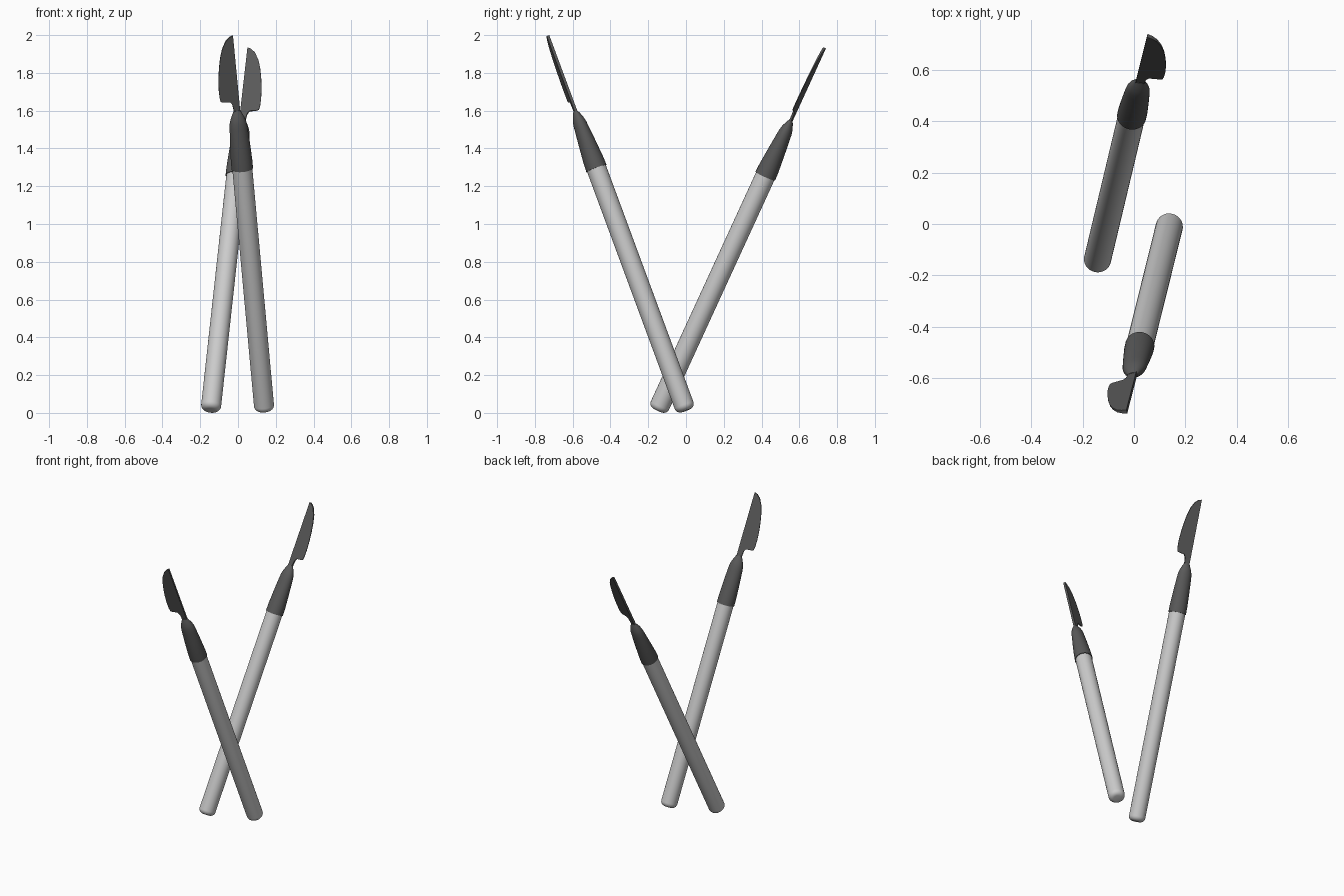
import bpy, bmesh, math
from mathutils import Matrix, Vector

if "Cube" in bpy.data.objects:
    bpy.data.objects.remove(bpy.data.objects["Cube"])

SEG = 40
dark = bpy.data.materials.new("dark_grey")
dark.diffuse_color = (0.1, 0.1, 0.1, 1)
dark.use_nodes = True
dark.node_tree.nodes["Principled BSDF"].inputs["Base Color"].default_value = dark.diffuse_color


def finish(bm, name, matrix, material=None, angle=35):
    bmesh.ops.recalc_face_normals(bm, faces=bm.faces)
    mesh = bpy.data.meshes.new(name)
    bm.to_mesh(mesh)
    bm.free()
    obj = bpy.data.objects.new(name, mesh)
    bpy.context.collection.objects.link(obj)
    obj.matrix_world = matrix
    if material:
        mesh.materials.append(material)
    bpy.ops.object.select_all(action='DESELECT')
    obj.select_set(True)
    bpy.context.view_layer.objects.active = obj
    bpy.ops.object.shade_smooth_by_angle(angle=math.radians(angle))


def loft(name, rings, matrix, material=None):
    """Stack of elliptical rings (height, half width, half depth), capped."""
    bm = bmesh.new()
    loops = [[bm.verts.new((a * math.cos(2 * math.pi * i / SEG),
                            b * math.sin(2 * math.pi * i / SEG), s))
              for i in range(SEG)] for s, a, b in rings]
    for lo, hi in zip(loops, loops[1:]):
        for i in range(SEG):
            j = (i + 1) % SEG
            bm.faces.new((lo[i], lo[j], hi[j], hi[i]))
    bm.faces.new(loops[0][::-1])
    bm.faces.new(loops[-1])
    finish(bm, name, matrix, material)


def wedge(name, outline, matrix, material):
    """Flat outline, thick at the spine and thin at the cutting edge."""
    bm = bmesh.new()
    half = lambda u: 0.0075 - 0.055 * (u + 0.015)
    sides = [[bm.verts.new((u, k * half(u), s)) for u, s in outline] for k in (-1, 1)]
    n = len(outline)
    for i in range(n):
        j = (i + 1) % n
        bm.faces.new((sides[0][i], sides[0][j], sides[1][j], sides[1][i]))
    bm.faces.new(sides[0][::-1])
    bm.faces.new(sides[1])
    finish(bm, name, matrix, material)


# Handle: rounded butt, straight rod
R, ROUND = 0.053, 0.03
handle = [(ROUND * (1 - math.cos(t)), R - ROUND + ROUND * math.sin(t),
           R - ROUND + ROUND * math.sin(t))
          for t in [math.pi / 2 * k / 6 for k in range(7)]]
handle.append((1.39, R, R))

# Collar: tapers and flattens toward the neck
collar = [(1.372, 0.057, 0.057), (1.42, 0.057, 0.055), (1.52, 0.0525, 0.046),
          (1.60, 0.048, 0.038), (1.63, 0.045, 0.035), (1.655, 0.038, 0.029),
          (1.68, 0.027, 0.019), (1.70, 0.018, 0.009)]

# Neck and blade outline (across, along)
blade = [(-0.016, 1.66), (0.018, 1.66), (0.018, 1.71), (0.022, 1.735), (0.032, 1.752),
         (0.076, 1.758), (0.083, 1.763), (0.087, 1.785), (0.088, 1.83), (0.084, 1.89),
         (0.076, 1.95), (0.064, 2.01), (0.049, 2.057), (0.028, 2.095), (0.006, 2.115),
         (-0.014, 2.122)]


def knife(side, base, tip, edge, roll):
    d = (Vector(tip) - Vector(base)).normalized()
    u = Vector((edge, 0, 0))
    u = (u - d * u.dot(d)).normalized()
    w = d.cross(u)
    m = Matrix.Translation(base) @ Matrix((u, w, d)).transposed().to_4x4() \
        @ Matrix.Rotation(math.radians(roll), 4, 'Z')
    loft(side + "_handle", handle, m)
    loft(side + "_collar", collar, m, dark)
    wedge(side + "_blade", blade, m, dark)


# Two crossed knives, leaning to front and back
knife("front", (0.14, 0.0, 0.012), (-0.042, -0.735, 2.0), -1, 13)
knife("back", (-0.145, -0.15, 0.013), (0.066, 0.735, 1.94), 1, -10)
